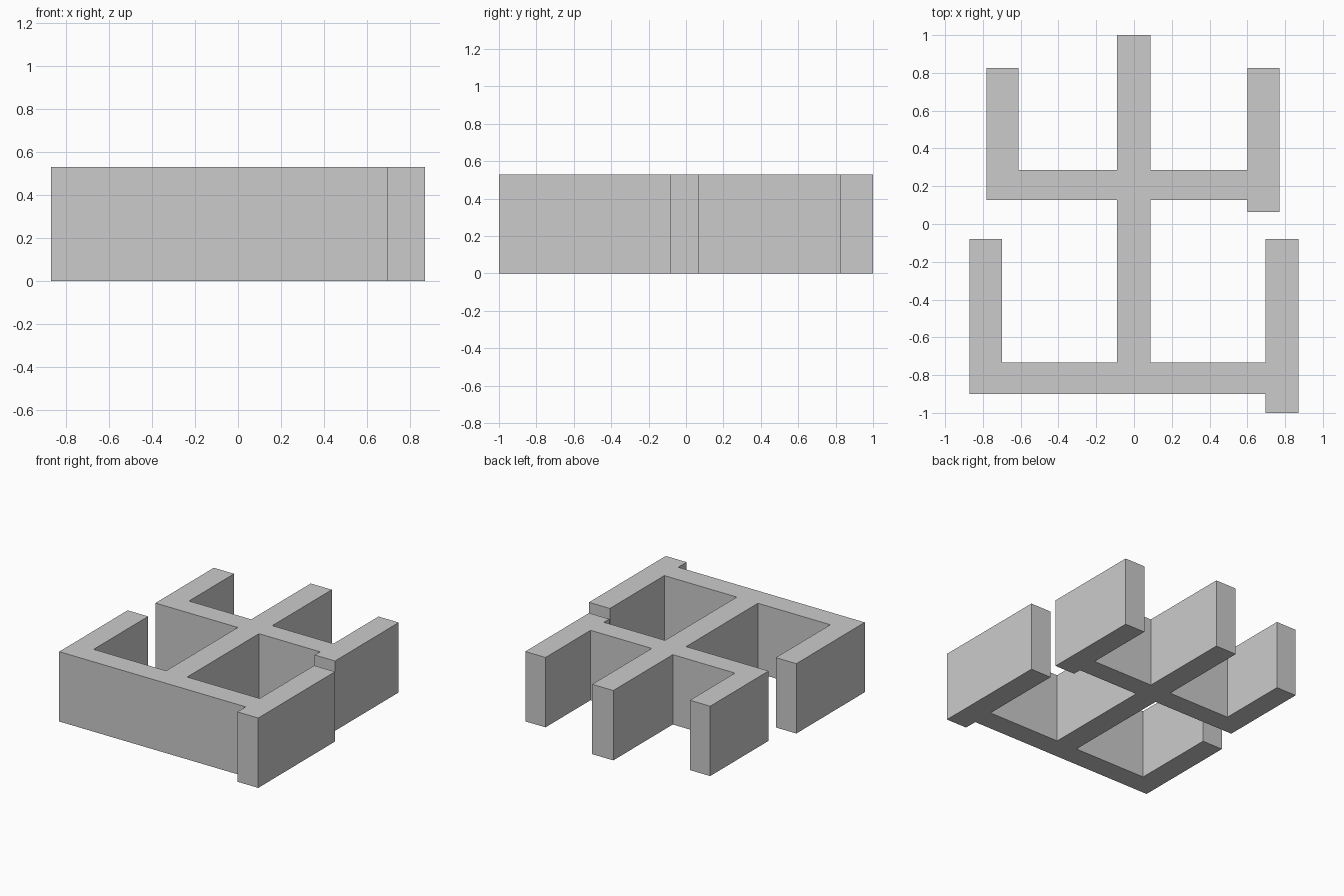
import bpy, bmesh

if "Cube" in bpy.data.objects:
    bpy.data.objects.remove(bpy.data.objects["Cube"])

HEIGHT = 0.53

# Outline seen from above, counter-clockwise
outline = [
    # lower bar and its right upright with the short foot
    (-0.87, -0.90), (0.695, -0.90), (0.695, -1.0), (0.87, -1.0),
    (0.87, -0.08), (0.695, -0.08), (0.695, -0.733), (0.087, -0.733),
    # right half of the upper bar, its upright and foot
    (0.087, 0.127), (0.60, 0.127), (0.60, 0.063), (0.77, 0.063),
    (0.77, 0.827), (0.60, 0.827), (0.60, 0.287), (0.087, 0.287),
    # top of the central spine
    (0.087, 1.0), (-0.09, 1.0), (-0.09, 0.287),
    # left upright of the upper bar
    (-0.612, 0.287), (-0.612, 0.827), (-0.782, 0.827), (-0.782, 0.127),
    (-0.09, 0.127), (-0.09, -0.733),
    # left upright of the lower bar
    (-0.698, -0.733), (-0.698, -0.08), (-0.87, -0.08),
]


def extruded_profile(name, points, height):
    bm = bmesh.new()
    face = bm.faces.new([bm.verts.new((x, y, 0)) for x, y in points])
    top = bmesh.ops.extrude_face_region(bm, geom=[face], use_keep_orig=True)
    moved = [v for v in top["geom"] if isinstance(v, bmesh.types.BMVert)]
    bmesh.ops.translate(bm, verts=moved, vec=(0, 0, height))
    bmesh.ops.recalc_face_normals(bm, faces=bm.faces)
    mesh = bpy.data.meshes.new(name)
    bm.to_mesh(mesh)
    bm.free()
    obj = bpy.data.objects.new(name, mesh)
    bpy.context.collection.objects.link(obj)
    return obj


# Branching block, one solid extrusion
extruded_profile("branching_block", outline, HEIGHT)
